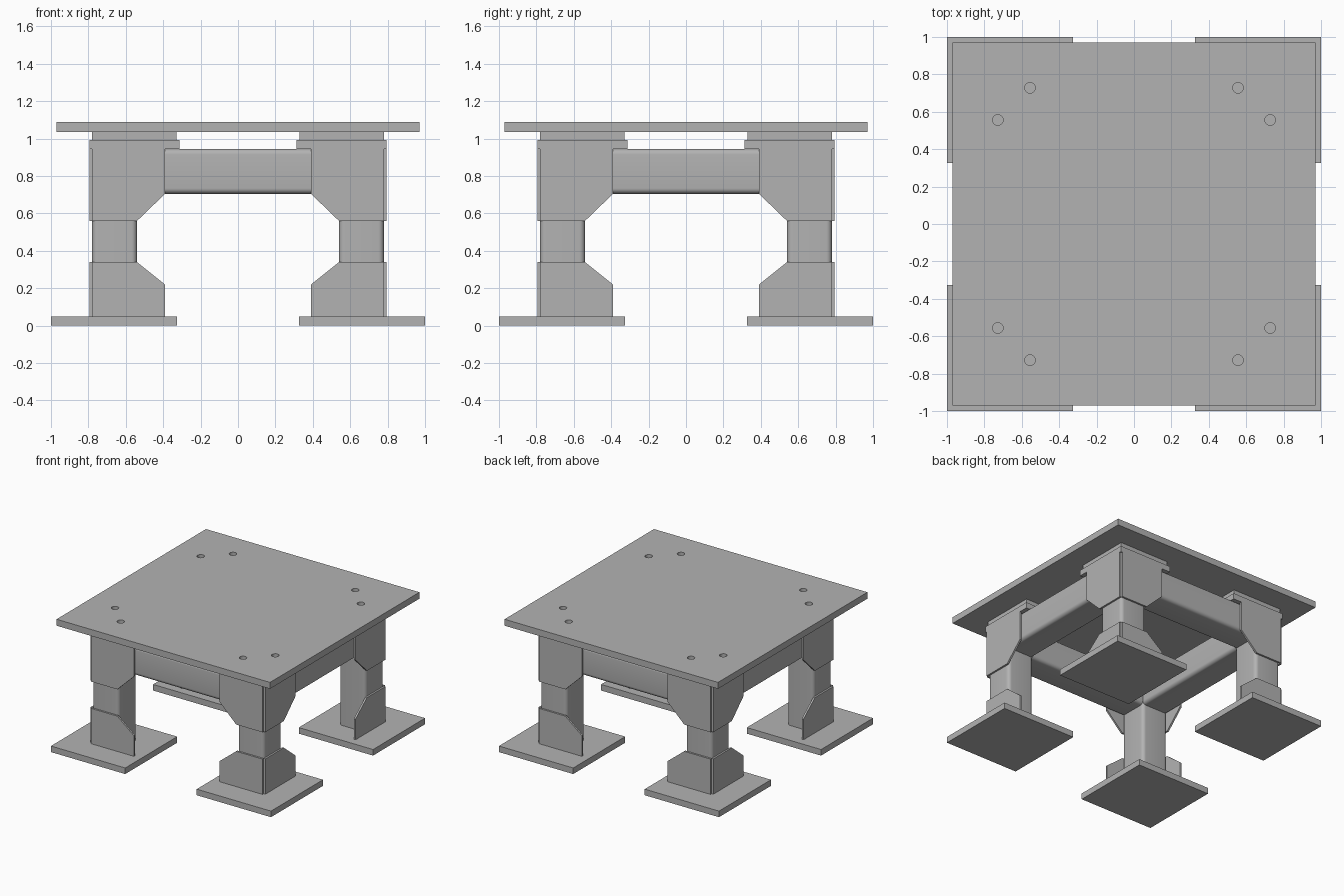
import bpy, bmesh, math
from mathutils import Matrix

if "Cube" in bpy.data.objects:
    bpy.data.objects.remove(bpy.data.objects["Cube"])

steel = bpy.data.materials.new("grey steel")
steel.diffuse_color = (0.45, 0.45, 0.45, 1)
steel.use_nodes = True
steel.node_tree.nodes["Principled BSDF"].inputs["Base Color"].default_value = steel.diffuse_color


def finish(name, bm, smooth=False):
    bmesh.ops.recalc_face_normals(bm, faces=bm.faces)
    mesh = bpy.data.meshes.new(name)
    bm.to_mesh(mesh)
    bm.free()
    mesh.materials.append(steel)
    ob = bpy.data.objects.new(name, mesh)
    bpy.context.collection.objects.link(ob)
    if smooth:
        bpy.ops.object.select_all(action='DESELECT')
        ob.select_set(True)
        bpy.context.view_layer.objects.active = ob
        bpy.ops.object.shade_smooth_by_angle(angle=math.radians(35))
    return ob


def box(name, lo, hi, round_axis=None, radius=0.03):
    """Box between two corners, optionally rounded along one axis."""
    bm = bmesh.new()
    bmesh.ops.create_cube(bm, size=1)
    for v in bm.verts:
        v.co = [l + (c + 0.5) * (h - l) for c, l, h in zip(v.co, lo, hi)]
    if round_axis is not None:
        edges = [e for e in bm.edges
                 if abs((e.verts[0].co - e.verts[1].co)[round_axis]) > 1e-5]
        bmesh.ops.bevel(bm, geom=edges, offset=radius, segments=6,
                        profile=0.5, affect='EDGES')
    return finish(name, bm, round_axis is not None)


def gusset(name, profile, sx, sy, swap):
    """Flat plate on the outer face of a leg, thickness along y (or x if swapped)."""
    bm = bmesh.new()
    rings = []
    for d in (0.78, 0.795):
        pts = [(d, a, z) if swap else (a, d, z) for a, z in profile]
        rings.append([bm.verts.new((x * sx, y * sy, z)) for x, y, z in pts])
    bm.faces.new(rings[0])
    bm.faces.new(rings[1])
    n = len(profile)
    for i in range(n):
        j = (i + 1) % n
        bm.faces.new((rings[0][i], rings[0][j], rings[1][j], rings[1][i]))
    return finish(name, bm)


def corner_box(name, sx, sy, a, b, z0, z1, **kw):
    """Square block in one corner, spanning a..b outward on both axes."""
    x, y = sorted((a * sx, b * sx)), sorted((a * sy, b * sy))
    return box(name, (x[0], y[0], z0), (x[1], y[1], z1), **kw)


UPPER = [(0.78, 0.56), (0.54, 0.56), (0.39, 0.705), (0.39, 0.945), (0.78, 0.945)]
LOWER = [(0.78, 0.05), (0.39, 0.05), (0.39, 0.22), (0.54, 0.34), (0.78, 0.34)]

# Corner assemblies: foot, leg tube, gussets and two mounting plates
for sx in (-1, 1):
    for sy in (-1, 1):
        tag = ("front" if sy < 0 else "back") + ("_left" if sx < 0 else "_right")
        corner_box("foot_plate_" + tag, sx, sy, 0.325, 1.0, 0, 0.05)
        corner_box("leg_" + tag, sx, sy, 0.54, 0.78, 0.05, 0.945, round_axis=2)
        corner_box("lower_mount_" + tag, sx, sy, 0.313, 0.795, 0.945, 0.993)
        corner_box("upper_mount_" + tag, sx, sy, 0.33, 0.78, 0.993, 1.035)
        for swap in (False, True):
            side = "side_" if swap else "face_"
            gusset("upper_gusset_" + side + tag, UPPER, sx, sy, swap)
            gusset("lower_gusset_" + side + tag, LOWER, sx, sy, swap)

# Rounded beams between the legs
for s, fb, lr in ((-1, "front", "left"), (1, "back", "right")):
    a, b = sorted((0.54 * s, 0.78 * s))
    box("beam_" + fb, (-0.54, a, 0.705), (0.54, b, 0.945), round_axis=0)
    box("beam_" + lr, (a, -0.54, 0.705), (b, 0.54, 0.945), round_axis=1)

# Tabletop with eight bolt holes
top = box("tabletop", (-0.97, -0.97, 1.035), (0.97, 0.97, 1.088))
bm = bmesh.new()
for sx in (-1, 1):
    for sy in (-1, 1):
        for x, y in ((0.728, 0.556), (0.556, 0.728)):
            bmesh.ops.create_cone(bm, cap_ends=True, segments=32,
                                  radius1=0.028, radius2=0.028, depth=0.2,
                                  matrix=Matrix.Translation((x * sx, y * sy, 1.06)))
cutter = finish("bolt_hole_cutter", bm)
cutter.hide_render = True
cutter.hide_set(True)
cut = top.modifiers.new("bolt holes", 'BOOLEAN')
cut.operation = 'DIFFERENCE'
cut.solver = 'EXACT'
cut.object = cutter
